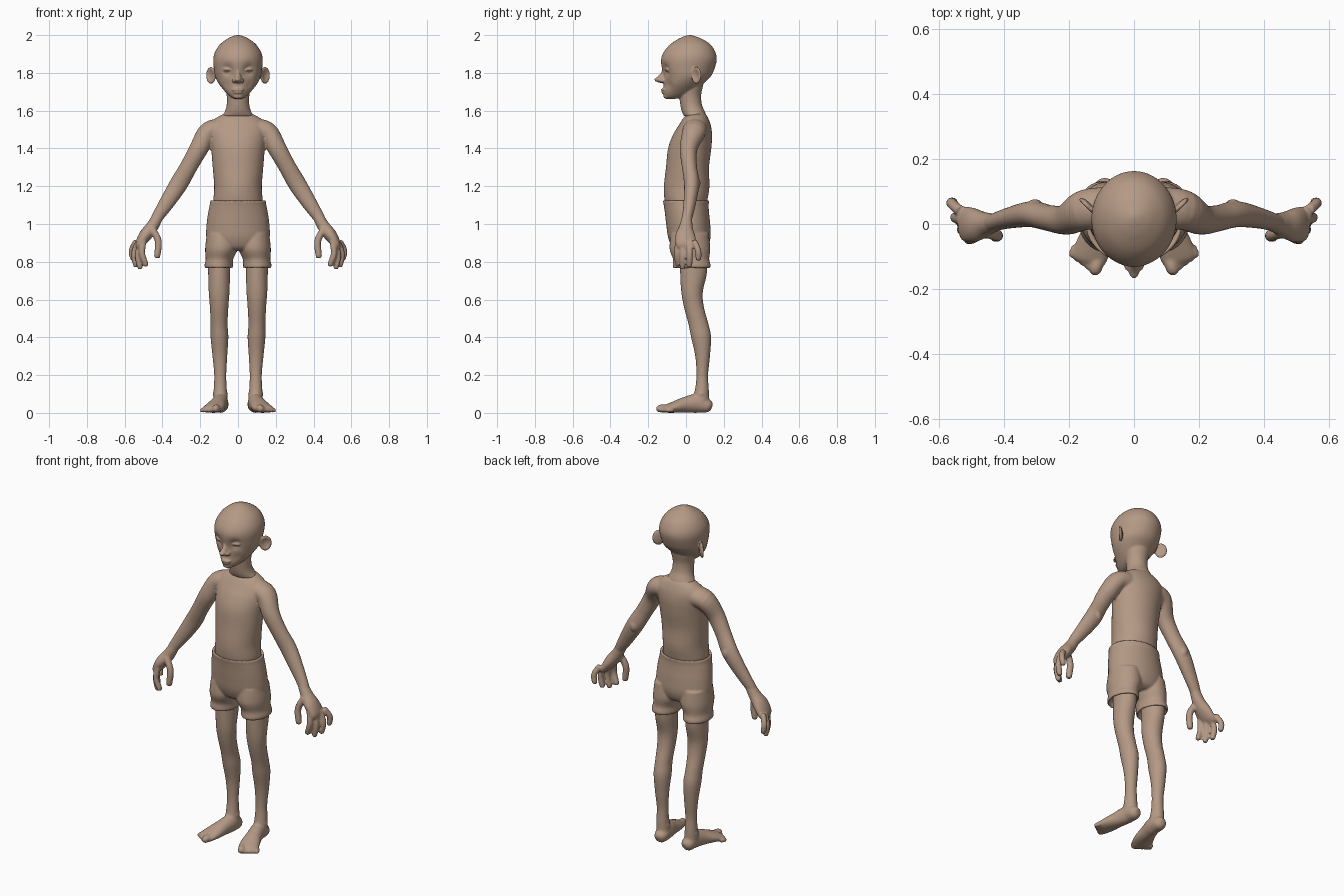
import bpy
import bmesh
from math import cos, sin, pi, exp, hypot, radians
from mathutils import Vector, Matrix

default_cube = bpy.data.objects.get("Cube")
if default_cube:
    bpy.data.objects.remove(default_cube)

X, Y, Z = Vector((1, 0, 0)), Vector((0, 1, 0)), Vector((0, 0, 1))

# One clay colour covers the whole figure
clay = bpy.data.materials.new("clay_brown")
clay.use_nodes = True
colour = (.46, .32, .235, 1)
clay.diffuse_color = colour
clay.node_tree.nodes["Principled BSDF"].inputs["Base Color"].default_value = colour


def smooth_rows(rows, steps):
    """Spline interpolation through rows of (x, y, z, radius, radius)."""
    rows = [Vector(row) for row in rows]
    result = []
    for i in range(len(rows) - 1):
        a, b = rows[max(i - 1, 0)], rows[i]
        c, d = rows[i + 1], rows[min(i + 2, len(rows) - 1)]
        for k in range(steps):
            t = k / steps
            result.append(b + (c - a) * (t / 2)
                          + (a * 2 - b * 5 + c * 4 - d) * (t * t / 2)
                          + (b * 3 - a - c * 3 + d) * (t ** 3 / 2))
    return result + [rows[-1]]


def loft(bm, rows, flat=False, side_axis=Y, pair=False, sides=32, steps=5):
    """Skin elliptical rings along a path, optionally as a left and right pair."""
    rows = smooth_rows(rows, steps)
    last = len(rows) - 1
    for sign in (1, -1) if pair else (1,):
        rings = []
        for i, row in enumerate(rows):
            along = Z
            if not flat:
                along = Vector((rows[min(i + 1, last)] - rows[max(i - 1, 0)])[:3]).normalized()
            u = side_axis.cross(along).normalized()
            v = along.cross(u)
            ring = []
            for k in range(sides):
                angle = 2 * pi * k / sides
                p = Vector(row[:3]) + u * (row[3] * cos(angle)) + v * (row[4] * sin(angle))
                p.x *= sign
                ring.append(bm.verts.new(p))
            rings.append(ring)
        for low, high in zip(rings, rings[1:]):
            for k in range(sides):
                n = (k + 1) % sides
                bm.faces.new((low[k], low[n], high[n], high[k]))
        bm.faces.new(rings[0])
        bm.faces.new(rings[-1])


def section(*rows):
    """Turn (z, half width, front y, back y) into loft rows."""
    return [(0, (f + b) / 2, z, w, (b - f) / 2) for z, w, f, b in rows]


def digit(bm, points, r):
    """A finger or toe with a rounded tip."""
    a, b, c = (Vector(p) for p in points)
    tip = c + (c - b).normalized() * r * .6
    widths = (r, r, r * .9, r * .35)
    loft(bm, [(*p, w, w) for p, w in zip((a, b, c, tip), widths)],
         side_axis=X if abs((c - a).x) < abs((c - a).z) else Z, pair=True, sides=14)


def blob(bm, centre, radii, pair=False, turn=0, dish=0):
    """An ellipsoid, optionally hollowed on its front side."""
    for sign in (1, -1) if pair else (1,):
        verts = bmesh.ops.create_uvsphere(bm, u_segments=28, v_segments=20, radius=1)["verts"]
        for v in verts:
            reach = hypot(v.co.x, v.co.z)
            if dish and v.co.y < 0 and reach < .8:
                v.co.y += dish * (1 - (reach / .8) ** 2)
        place = Matrix.Translation((sign * centre[0], centre[1], centre[2]))
        bmesh.ops.transform(bm, verts=verts, matrix=place
                            @ Matrix.Rotation(sign * radians(turn), 4, 'Z')
                            @ Matrix.Diagonal((*radii, 1)))


def push(bm, centre, spread, offset):
    """Soft sculpting: move the skin near a point."""
    for v in bm.verts:
        away = (v.co - Vector(centre)).length / spread
        v.co += Vector(offset) * exp(-away * away)


def finish(name, bm, voxel, relax):
    """Blend the overlapping forms into one smooth skin."""
    bmesh.ops.recalc_face_normals(bm, faces=bm.faces)
    mesh = bpy.data.meshes.new(name)
    bm.to_mesh(mesh)
    bm.free()
    mesh.materials.append(clay)
    for face in mesh.polygons:
        face.use_smooth = True
    obj = bpy.data.objects.new(name, mesh)
    bpy.context.scene.collection.objects.link(obj)
    remesh = obj.modifiers.new("blend", 'REMESH')
    remesh.mode = 'VOXEL'
    remesh.voxel_size = voxel
    remesh.use_smooth_shade = True
    soften = obj.modifiers.new("soften", 'SMOOTH')
    soften.factor = .5
    soften.iterations = relax


# Head: skull and jaw, with sunken eye sockets and cheeks
bm = bmesh.new()
loft(bm, section(
    (1.662, .02, -.1, -.06), (1.675, .042, -.116, 0), (1.7, .068, -.12, .05),
    (1.74, .1, -.118, .09), (1.78, .12, -.118, .13), (1.82, .127, -.128, .15),
    (1.87, .131, -.132, .163), (1.91, .122, -.118, .155), (1.95, .096, -.085, .13),
    (1.98, .058, -.04, .085), (1.995, .026, -.005, .045), (2, .008, .015, .03)),
    flat=True, sides=64)
for s in (1, -1):
    push(bm, (s * .055, -.11, 1.815), .03, (0, .02, 0))
    push(bm, (s * .06, -.1, 1.735), .03, (0, .01, 0))

# Face: closed eyelids, pointed nose with nostrils, lips and chin
blob(bm, (.056, -.085, 1.818), (.027, .022, .016), pair=True, turn=20)
blob(bm, (.056, -.1, 1.815), (.024, .011, .004), pair=True, turn=20)
loft(bm, section((1.835, .012, -.124, -.08), (1.805, .012, -.13, -.08),
                 (1.782, .017, -.149, -.08), (1.767, .021, -.168, -.08),
                 (1.755, .018, -.16, -.08), (1.746, .008, -.135, -.09)), flat=True)
blob(bm, (.02, -.125, 1.759), (.012, .018, .011), pair=True)
blob(bm, (0, -.115, 1.711), (.032, .018, .008))
blob(bm, (0, -.112, 1.696), (.027, .018, .008))
blob(bm, (0, -.1, 1.676), (.028, .02, .014))

# Cupped ears and the neck
blob(bm, (.143, .055, 1.787), (.035, .012, .045), pair=True, turn=45, dish=1.2)
loft(bm, section((1.57, .085, -.01, .11), (1.595, .07, -.022, .1),
                 (1.63, .06, -.03, .085), (1.68, .06, -.035, .08),
                 (1.73, .068, -.03, .09), (1.78, .07, -.03, .1)), flat=True)
finish("head", bm, .005, 3)

# Upper body: torso
bm = bmesh.new()
loft(bm, section(
    (1.07, .128, -.1, .1), (1.13, .13, -.114, .114), (1.2, .126, -.117, .124),
    (1.3, .134, -.106, .122), (1.4, .142, -.095, .134), (1.47, .15, -.07, .138),
    (1.52, .152, -.04, .132), (1.555, .125, -.018, .12), (1.578, .085, 0, .108),
    (1.587, .055, .01, .095)), flat=True, sides=48)

# Arms, elbows and palms
loft(bm, [(.08, .05, 1.5, .06, .065), (.155, .042, 1.487, .054, .062),
          (.207, .014, 1.4, .05, .047), (.26, .018, 1.305, .046, .04),
          (.315, .03, 1.21, .048, .04), (.385, .018, 1.1, .039, .032),
          (.435, .004, 1.025, .029, .027)], pair=True)
blob(bm, (.305, .052, 1.215), (.026, .025, .035), pair=True)
loft(bm, [(.42, .006, 1.045, .028, .026), (.455, 0, .985, .033, .036),
          (.49, -.004, .94, .034, .052), (.52, 0, .895, .024, .054),
          (.53, 0, .872, .01, .042)], pair=True)

# Fingers from front to back, then the thumb
for points in (((.5, -.04, .91), (.508, -.047, .845), (.488, -.042, .785)),
               ((.515, -.014, .9), (.53, -.018, .835), (.518, -.018, .77)),
               ((.53, .016, .9), (.55, .02, .84), (.54, .018, .78)),
               ((.538, .042, .91), (.562, .064, .86), (.556, .066, .815))):
    digit(bm, points, .0165)
digit(bm, ((.455, -.025, .975), (.422, -.035, .91), (.428, -.038, .83)), .0185)
finish("upper_body", bm, .006, 4)

# Shorts: hip section with a waistband rim, and two legs with cuffs
bm = bmesh.new()
loft(bm, section(
    (.86, .12, -.05, .09), (.88, .15, -.075, .115), (.93, .168, -.095, .13),
    (1, .166, -.105, .128), (1.06, .158, -.112, .122), (1.1, .15, -.118, .12),
    (1.122, .147, -.122, .122), (1.125, .138, -.115, .115),
    (1.11, .13, -.105, .105)), flat=True, sides=48)
loft(bm, [(.085, .02, .95, .08, .1), (.088, .021, .87, .086, .108),
          (.098, .027, .815, .073, .096), (.102, .03, .785, .075, .1),
          (.102, .03, .77, .074, .099), (.102, .03, .769, .066, .091),
          (.102, .03, .795, .06, .083)], flat=True, pair=True)
finish("shorts", bm, .006, 2)

# Lower body: legs
bm = bmesh.new()
loft(bm, [(.1, .042, .85, .06, .072), (.1, .04, .74, .058, .071),
          (.1, .032, .64, .055, .057), (.1, .042, .56, .049, .053),
          (.1, .066, .47, .045, .053), (.098, .08, .4, .047, .053),
          (.096, .088, .3, .039, .039), (.094, .086, .2, .032, .031),
          (.094, .084, .12, .035, .037), (.092, .075, .05, .04, .048)],
     flat=True, pair=True)

# Feet, turned slightly outward, with ankle bones
loft(bm, [(.088, .137, .03, .014, .018), (.089, .118, .036, .035, .035),
          (.092, .06, .05, .041, .05), (.105, 0, .043, .044, .043),
          (.122, -.06, .031, .054, .031), (.138, -.105, .021, .054, .021),
          (.142, -.118, .016, .044, .013)], side_axis=Z, pair=True)
blob(bm, (.094, .082, .1), (.041, .022, .022), pair=True)

# Toes shrink and step back toward the outer side
for i in range(5):
    r = .021 if i == 0 else .0155 - i * .0008
    x, y = .109 + i * .0175, -.107 + i * .01
    length = .038 - i * .002
    digit(bm, ((x, y, r), (x + .006, y - length / 2, r + .003), (x + .012, y - length, r)), r)
finish("legs_and_feet", bm, .006, 3)
